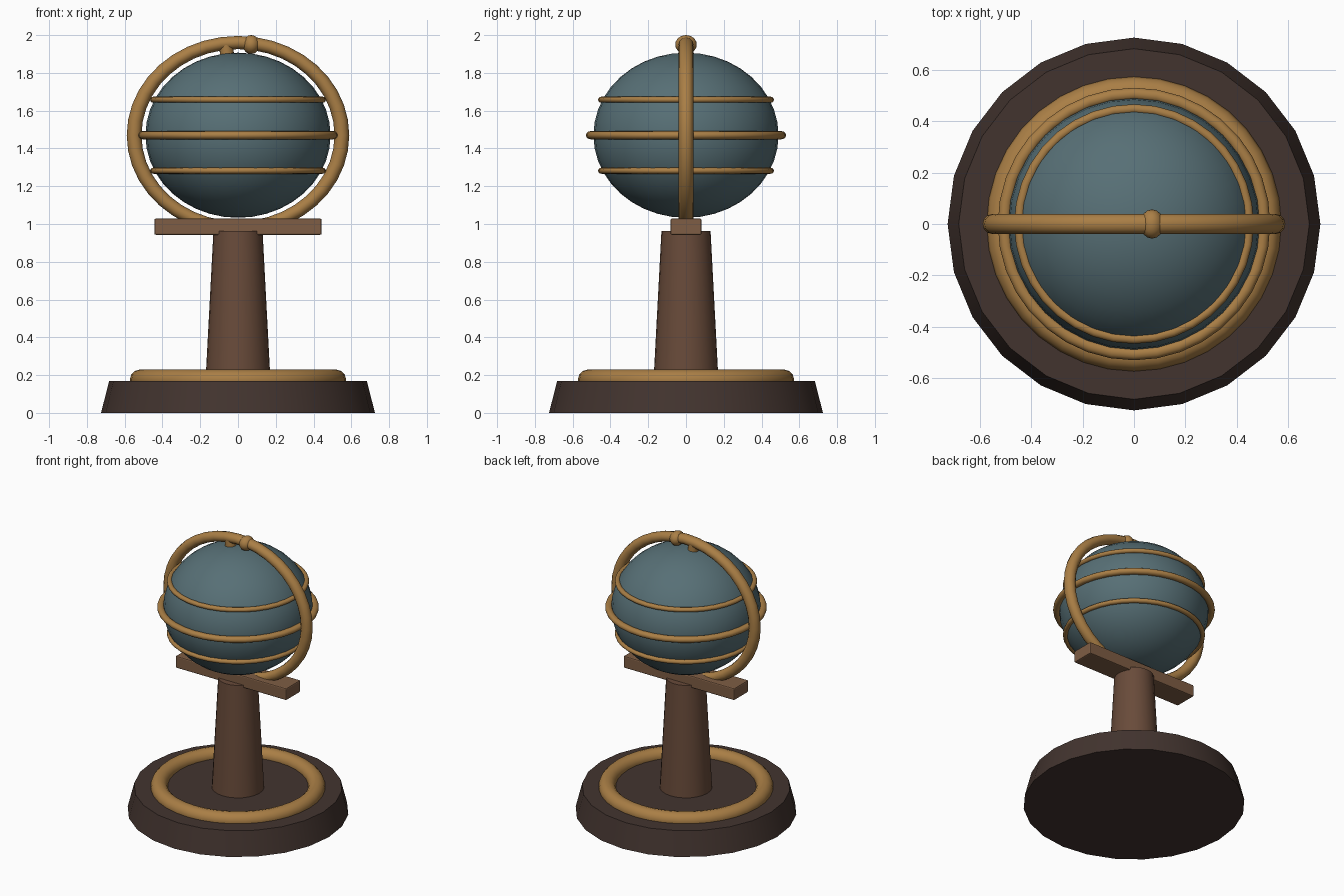
import bpy, math

if "Cube" in bpy.data.objects:
    bpy.data.objects.remove(bpy.data.objects["Cube"])


def material(name, rgb):
    m = bpy.data.materials.new(name)
    m.diffuse_color = (*rgb, 1)
    m.use_nodes = True
    m.node_tree.nodes["Principled BSDF"].inputs["Base Color"].default_value = m.diffuse_color
    return m


DARK = material("dark_wood", (0.055, 0.034, 0.028))
WOOD = material("wood", (0.14, 0.07, 0.042))
LIGHT = material("light_wood", (0.21, 0.11, 0.058))
BRASS = material("brass", (0.40, 0.21, 0.06))
BLUE = material("globe_blue", (0.095, 0.16, 0.18))

CENTRE_Z = 1.47   # middle of the globe
SQUASH = 0.892    # globe and rings are slightly flattened


def finish(name, mat, smooth=True):
    ob = bpy.context.object
    ob.name = ob.data.name = name
    ob.data.materials.append(mat)
    bpy.ops.object.transform_apply(location=False, rotation=False, scale=True)
    if smooth:
        bpy.ops.object.shade_smooth_by_angle(angle=math.radians(35))
    return ob


def ring(name, z, major, minor, squash=1.0, upright=False, segs=36):
    bpy.ops.mesh.primitive_torus_add(
        location=(0, 0, z), major_radius=major, minor_radius=minor,
        major_segments=segs, minor_segments=12,
        rotation=(math.pi / 2 if upright else 0, 0, 0))
    bpy.context.object.scale = (1, squash, 1) if upright else (1, 1, squash)
    return finish(name, BRASS)


def frustum(name, z0, z1, r0, r1, sides, mat, x=0, tilt=0):
    bpy.ops.mesh.primitive_cone_add(
        vertices=sides, radius1=r0, radius2=r1, depth=z1 - z0,
        location=(x, 0, (z0 + z1) / 2), rotation=(0, tilt, 0))
    return finish(name, mat)


def ball(name, loc, size, segs, rings, mat):
    bpy.ops.mesh.primitive_uv_sphere_add(
        segments=segs, ring_count=rings, radius=1, location=loc)
    bpy.context.object.scale = size
    return finish(name, mat)


# stand
frustum("base", 0, 0.17, 0.725, 0.682, 24, DARK)
ring("base_ring", 0.174, 0.517, 0.056)
frustum("pillar", 0.15, 0.963, 0.173, 0.13, 24, WOOD)

# cross bar under the globe
bpy.ops.mesh.primitive_cube_add(size=1, location=(0, 0, 0.986))
bpy.context.object.scale = (0.886, 0.164, 0.086)
bar = finish("cross_bar", LIGHT, smooth=False)
bevel = bar.modifiers.new("bevel", 'BEVEL')
bevel.width = 0.008
bevel.segments = 2

# globe with its horizontal bands
ball("globe", (0, 0, CENTRE_Z), (0.49, 0.49, 0.437), 32, 20, BLUE)
ring("equator_ring", CENTRE_Z, 0.506, 0.024, SQUASH)
for name, side in (("upper_band", 1), ("lower_band", -1)):
    ring(name, CENTRE_Z + side * 0.188, 0.448, 0.018, SQUASH)

# upright ring with its knob and pivot
ring("meridian_ring", CENTRE_Z, 0.55, 0.039, SQUASH, upright=True, segs=40)
ball("top_knob", (0.07, 0, 1.95), (0.046, 0.057, 0.05), 16, 10, BRASS)
frustum("top_pivot", 1.88, 1.95, 0.037, 0.037, 16, BRASS, x=-0.06, tilt=-0.1)
